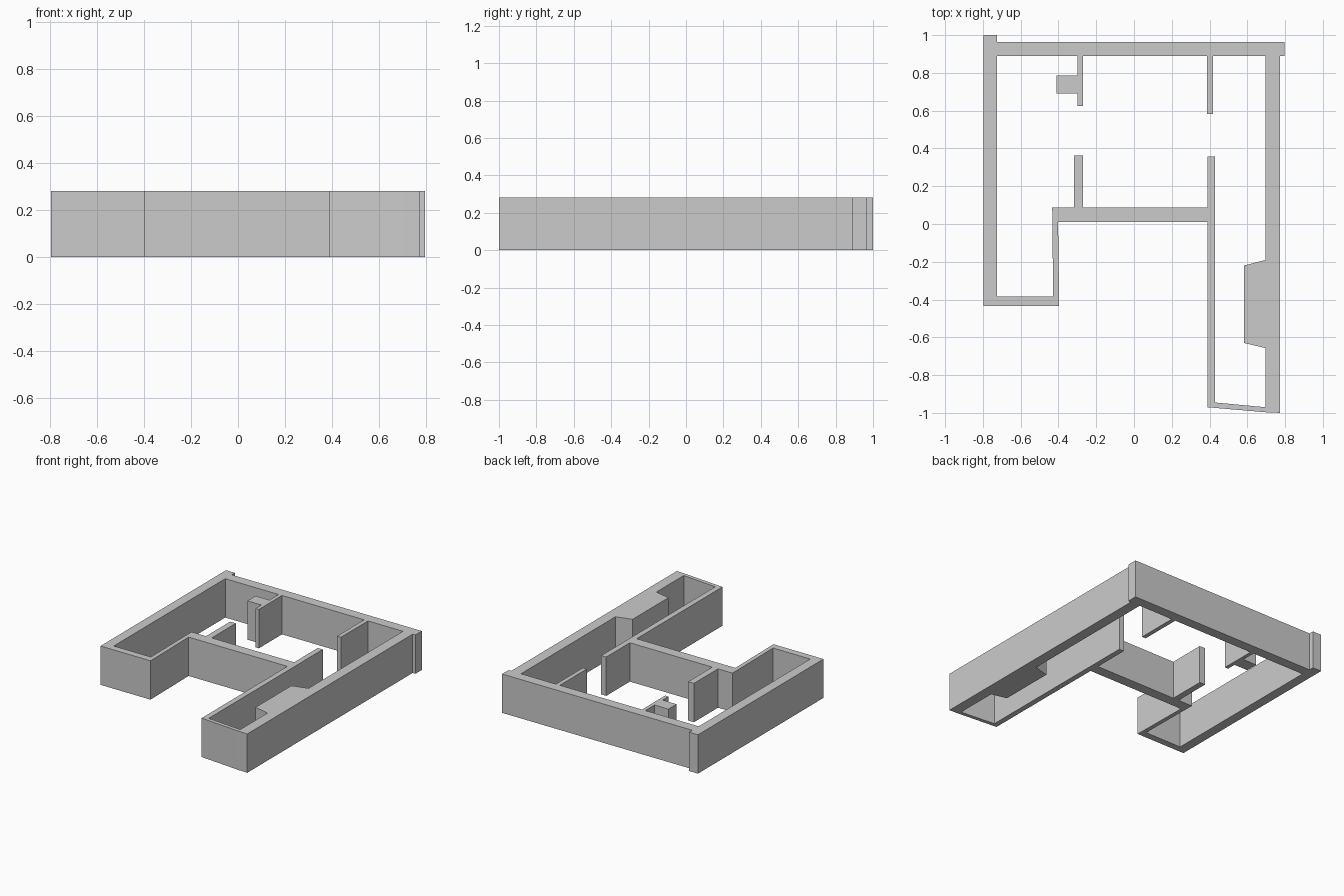
import bpy
import bmesh

if "Cube" in bpy.data.objects:
    bpy.data.objects.remove(bpy.data.objects["Cube"])

HEIGHT = 0.281


def extrude_plan(name, *loops):
    """Fill the plan loops (later loops are holes) and raise them to wall height."""
    bm = bmesh.new()
    for loop in loops:
        verts = [bm.verts.new((x, y, 0)) for x, y in loop]
        for a, b in zip(verts, verts[1:] + verts[:1]):
            bm.edges.new((a, b))
    bmesh.ops.triangle_fill(bm, edges=bm.edges[:], use_beauty=True, normal=(0, 0, 1))
    top = bmesh.ops.extrude_face_region(bm, geom=bm.faces[:])["geom"]
    bmesh.ops.translate(bm, vec=(0, 0, HEIGHT),
                        verts=[g for g in top if isinstance(g, bmesh.types.BMVert)])
    bmesh.ops.recalc_face_normals(bm, faces=bm.faces[:])
    mesh = bpy.data.meshes.new(name)
    bm.to_mesh(mesh)
    bm.free()
    obj = bpy.data.objects.new(name, mesh)
    bpy.context.collection.objects.link(obj)
    return obj


def box(name, x0, x1, y0, y1):
    return extrude_plan(name, [(x0, y0), (x1, y0), (x1, y1), (x0, y1)])


# Continuous perimeter walls: outside outline, then the room outline as a hole
outside = [(-0.796, 1), (-0.725, 1), (-0.725, 0.964), (0.796, 0.964),
           (0.796, 0.89), (0.774, 0.89), (0.774, -1), (0.70, -0.997),
           (0.388, -0.97), (0.388, 0.01), (-0.402, 0.01),
           (-0.396, -0.434), (-0.796, -0.434)]
inside = [(-0.725, 0.89), (0.697, 0.89), (0.697, -0.97), (0.428, -0.945),
          (0.428, 0.357), (0.388, 0.357), (0.388, 0.087), (-0.433, 0.087),
          (-0.428, -0.384), (-0.725, -0.384)]
extrude_plan("perimeter_walls", outside, inside)

# Chimney breast with splayed sides on the right wall
extrude_plan("chimney_breast", [(0.697, -0.19), (0.582, -0.22),
                                (0.582, -0.63), (0.697, -0.657)])

# Interior partitions either side of the door openings
box("left_partition_rear", -0.298, -0.271, 0.625, 0.89)
box("left_partition_front", -0.317, -0.271, 0.087, 0.362)
box("right_partition_rear", 0.386, 0.417, 0.582, 0.89)

# Small pier on the rear left partition
box("partition_pier", -0.409, -0.298, 0.692, 0.785)
